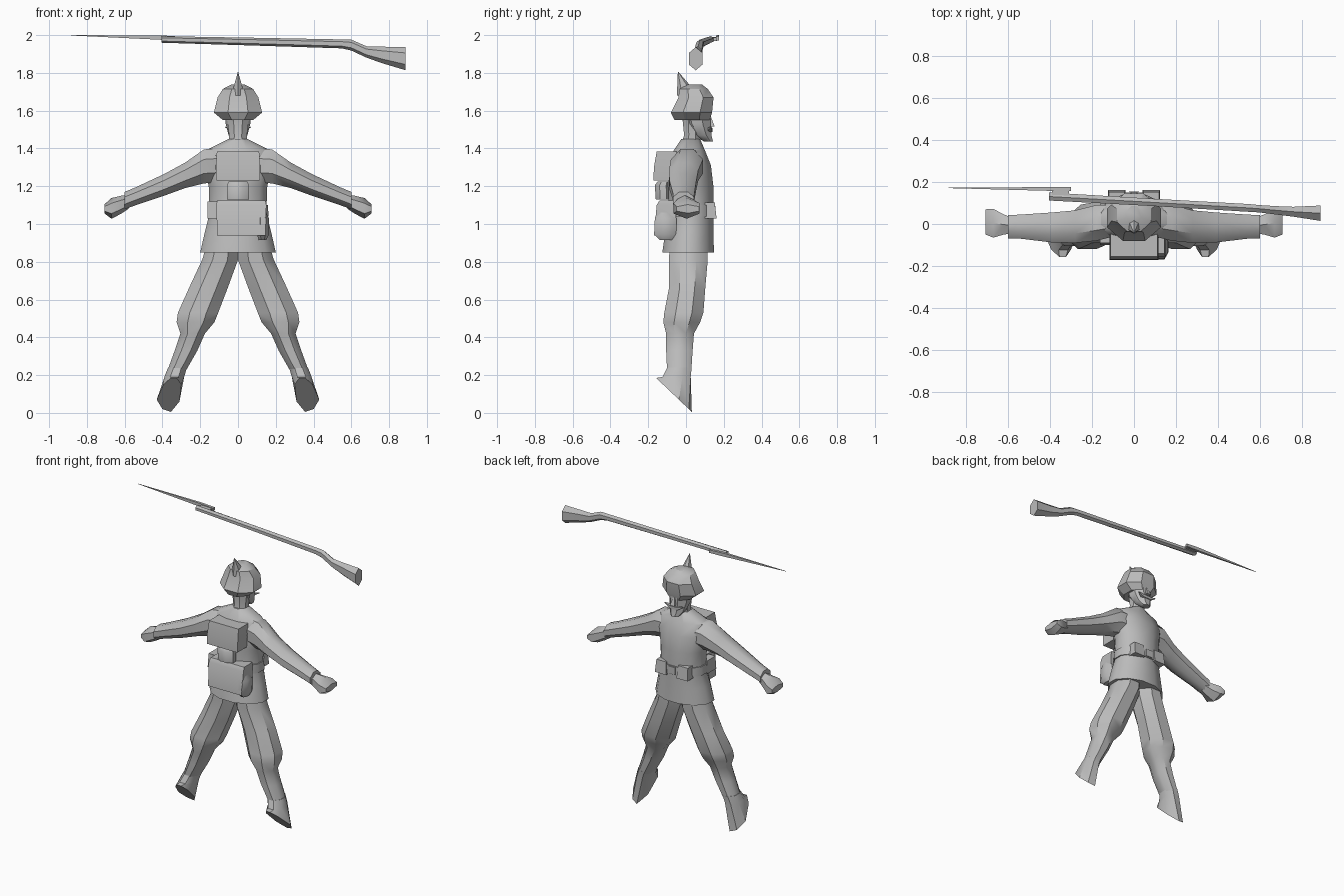
import bpy, bmesh, math

grey = bpy.data.materials.new("plain_grey")
grey.diffuse_color = (0.5, 0.5, 0.5, 1)


def ring_points(axis, n, ring):
    """Regular n-gon stretched to fill the extents (u0, u1, v0, v1) at station a."""
    a, u0, u1, v0, v1 = ring
    pts = []
    for i in range(n):
        t = 2 * math.pi * (i + 0.5) / n
        k = math.cos(math.pi / n)
        u = (u0 + u1) / 2 + (u1 - u0) / 2 * math.cos(t) / k
        v = (v0 + v1) / 2 + (v1 - v0) / 2 * math.sin(t) / k
        pts.append({"x": (a, u, v), "y": (u, a, v), "z": (u, v, a)}[axis])
    return pts


def skin(name, loops, mirror=False, angle=40):
    """Skin a list of equal point loops into a capped solid."""
    bm = bmesh.new()
    rows = [[bm.verts.new(p) for p in loop] for loop in loops]
    n = len(rows[0])
    for a, b in zip(rows, rows[1:]):
        for i in range(n):
            j = (i + 1) % n
            bm.faces.new((a[i], a[j], b[j], b[i]))
    bm.faces.new(rows[0])
    bm.faces.new(rows[-1])
    bmesh.ops.recalc_face_normals(bm, faces=bm.faces)
    me = bpy.data.meshes.new(name)
    bm.to_mesh(me)
    bm.free()
    me.materials.append(grey)
    ob = bpy.data.objects.new(name, me)
    bpy.context.collection.objects.link(ob)
    if mirror:
        ob.modifiers.new("mirror", "MIRROR").use_mirror_merge = False
    bpy.ops.object.select_all(action="DESELECT")
    ob.select_set(True)
    bpy.context.view_layer.objects.active = ob
    bpy.ops.object.shade_smooth_by_angle(angle=math.radians(angle))
    return ob


def loft(name, axis, n, rings, **kw):
    return skin(name, [ring_points(axis, n, r) for r in rings], **kw)


def sym(*rows):
    """Rings symmetric about x = 0: (z, half width, y0, y1)."""
    return [(z, -w, w, y0, y1) for z, w, y0, y1 in rows]


# Tunic with flared skirt, and neck
loft("tunic", "z", 12, sym(
    (0.85, 0.20, -0.125, 0.148), (0.96, 0.175, -0.11, 0.145), (1.06, 0.15, -0.09, 0.145),
    (1.20, 0.155, -0.095, 0.145), (1.31, 0.18, -0.09, 0.132),
    (1.39, 0.17, -0.065, 0.10), (1.45, 0.05, -0.025, 0.075)))
loft("neck", "z", 8, sym((1.40, 0.052, -0.03, 0.08), (1.47, 0.047, -0.01, 0.075),
                         (1.57, 0.06, -0.02, 0.09)))

# Head, nose and moustache
loft("head", "z", 8, sym((1.437, 0.028, 0.095, 0.143), (1.47, 0.05, 0.04, 0.135),
                         (1.53, 0.065, -0.01, 0.13), (1.60, 0.07, -0.03, 0.132)))
loft("nose", "z", 4, sym((1.515, 0.016, 0.11, 0.152), (1.565, 0.007, 0.11, 0.133)))
loft("moustache", "x", 4, [(-0.07, 0.130, 0.134, 1.512, 1.516), (-0.03, 0.11, 0.14, 1.488, 1.506),
                           (0.03, 0.11, 0.14, 1.488, 1.506), (0.07, 0.130, 0.134, 1.512, 1.516)])

# Spiked helmet
loft("helmet", "z", 8, sym((1.55, 0.08, -0.06, 0.125), (1.59, 0.128, -0.08, 0.138),
                           (1.67, 0.108, -0.04, 0.146), (1.715, 0.08, -0.035, 0.115),
                           (1.738, 0.035, 0.01, 0.085)), angle=30)
loft("helmet_spike", "z", 6, sym((1.68, 0.038, -0.04, 0.05), (1.74, 0.019, -0.042, 0.012),
                                 (1.805, 0.001, -0.043, -0.040)))

# Arms with cuffs, and fists
loft("arm", "x", 8, [
    (0.10, -0.06, 0.09, 1.22, 1.40), (0.18, -0.08, 0.09, 1.215, 1.395),
    (0.28, -0.09, 0.065, 1.19, 1.325), (0.39, -0.088, 0.055, 1.15, 1.265),
    (0.54, -0.07, 0.045, 1.10, 1.195), (0.60, -0.068, 0.042, 1.078, 1.17)], mirror=True)
loft("hand", "x", 6, [
    (0.58, -0.045, 0.03, 1.085, 1.15), (0.62, -0.05, 0.045, 1.06, 1.143),
    (0.67, -0.065, 0.072, 1.035, 1.13), (0.708, -0.05, 0.07, 1.06, 1.10)], mirror=True)

# Trouser legs, baggy at the knee, into tall boots
loft("leg", "z", 8, [
    (0.92, 0.0, 0.155, -0.085, 0.115), (0.81, 0.0, 0.19, -0.09, 0.115),
    (0.66, 0.055, 0.26, -0.09, 0.102), (0.53, 0.105, 0.318, -0.115, 0.092),
    (0.48, 0.125, 0.325, -0.12, 0.075), (0.42, 0.175, 0.305, -0.105, 0.042),
    (0.33, 0.215, 0.335, -0.105, 0.035), (0.22, 0.278, 0.375, -0.10, 0.028)], mirror=True)

# Feet with slanted soles, toes pointing down
sole = [(0.43, 0.07), (0.40, 0.02), (0.355, 0.005), (0.31, 0.06),
        (0.30, 0.15), (0.325, 0.185), (0.355, 0.185), (0.395, 0.15)]
skin("foot", [ring_points("z", 8, (0.24, 0.27, 0.37, -0.10, 0.03)),
              ring_points("z", 8, (0.19, 0.285, 0.39, -0.125, 0.025)),
              [(x, 0.036 - 1.05 * z, z) for x, z in sole]], mirror=True)

# Belt, buckle and ammunition pouches
loft("belt", "z", 12, sym((1.04, 0.162, -0.10, 0.15), (1.10, 0.158, -0.10, 0.15)))
loft("buckle", "z", 4, sym((1.045, 0.025, 0.14, 0.156), (1.095, 0.025, 0.14, 0.156)))
loft("ammo_pouch", "z", 4, [(1.03, 0.04, 0.125, 0.08, 0.162),
                            (1.115, 0.045, 0.12, 0.08, 0.152)], mirror=True)
loft("side_pouch", "z", 4, [(1.03, -0.162, -0.10, -0.10, 0.0), (1.12, -0.162, -0.10, -0.09, 0.0)])

# Knapsack, mess tin, haversack
loft("knapsack", "z", 4, sym((1.23, 0.115, -0.172, -0.07), (1.30, 0.117, -0.17, -0.06),
                             (1.385, 0.112, -0.155, -0.045)))
loft("mess_tin", "z", 8, sym((1.13, 0.058, -0.16, -0.08), (1.205, 0.058, -0.165, -0.08),
                             (1.225, 0.05, -0.15, -0.08)))
loft("haversack", "z", 4, [(0.94, -0.11, 0.145, -0.17, -0.06), (1.10, -0.115, 0.15, -0.155, -0.05),
                           (1.125, -0.11, 0.145, -0.14, -0.05)])

# Water bottle with neck
loft("water_bottle", "z", 8, [
    (0.915, 0.11, 0.15, -0.14, -0.07), (0.945, 0.10, 0.165, -0.168, -0.05),
    (1.03, 0.10, 0.163, -0.165, -0.05), (1.07, 0.112, 0.145, -0.15, -0.09),
    (1.11, 0.115, 0.14, -0.145, -0.11)])

# Rifle: barrel and fore-end running into grip and butt
loft("rifle", "x", 6, [
    (-0.405, 0.112, 0.150, 1.962, 1.992), (0.10, 0.085, 0.12, 1.947, 1.983),
    (0.55, 0.058, 0.095, 1.933, 1.974), (0.60, 0.055, 0.09, 1.922, 1.972),
    (0.68, 0.045, 0.085, 1.885, 1.937), (0.76, 0.035, 0.082, 1.858, 1.933),
    (0.888, 0.015, 0.088, 1.822, 1.928)])
# Bayonet blade with its socket
loft("bayonet", "x", 4, [
    (-0.885, 0.171, 0.173, 1.998, 2.0), (-0.40, 0.158, 0.176, 1.975, 1.998),
    (-0.30, 0.158, 0.176, 1.972, 1.992)])
loft("bayonet_mount", "x", 4, [(-0.39, 0.125, 0.165, 1.972, 1.990), (-0.31, 0.125, 0.165, 1.970, 1.988)])
